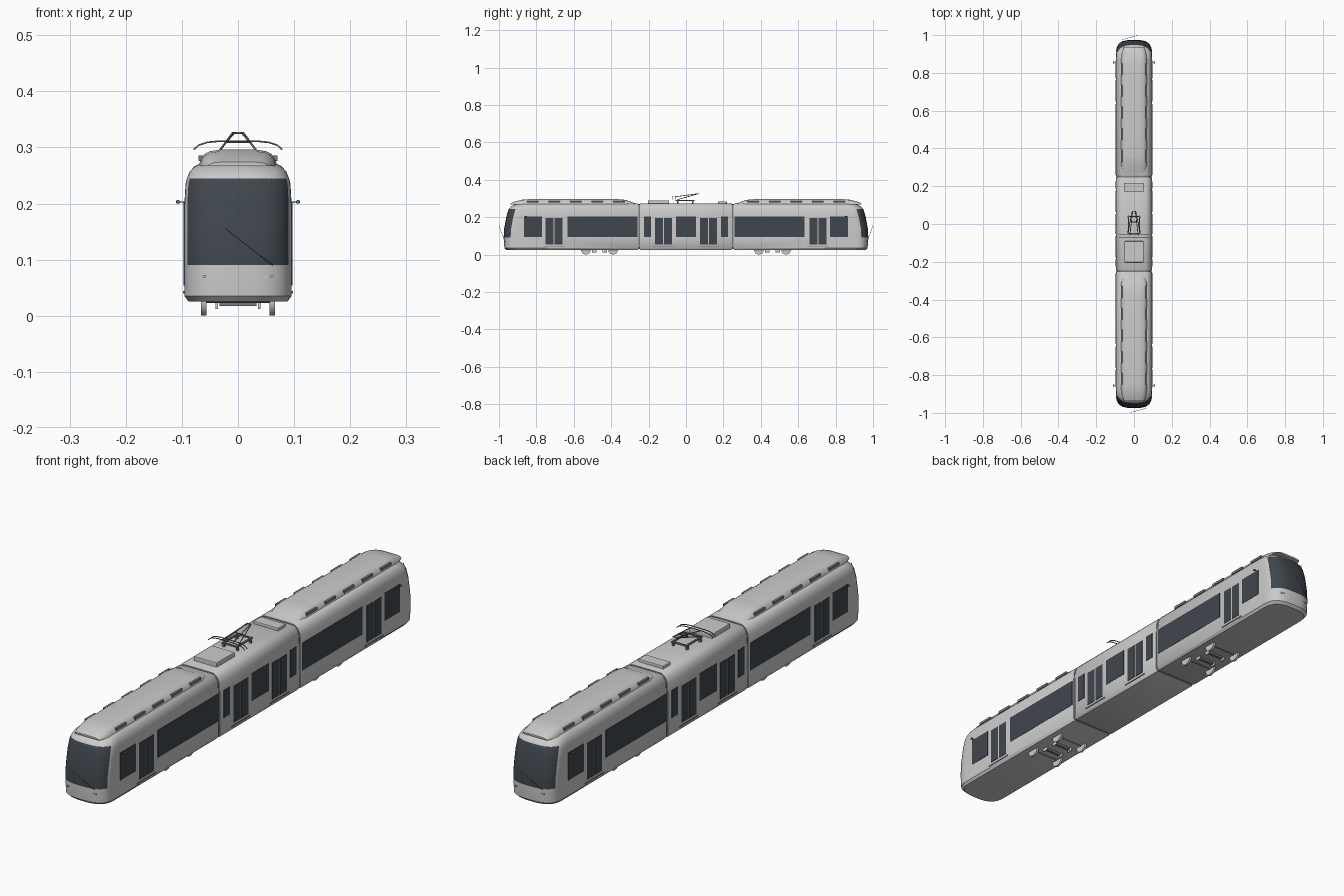
import bpy, bmesh, math
from mathutils import Vector, Matrix

cube = bpy.data.objects.get("Cube")
if cube:
    bpy.data.objects.remove(cube)


def material(name, r, g, b):
    m = bpy.data.materials.new(name)
    m.use_nodes = True
    m.diffuse_color = (r, g, b, 1)
    m.node_tree.nodes["Principled BSDF"].inputs["Base Color"].default_value = (r, g, b, 1)
    return m


BODY = material("light grey paint", 0.6, 0.6, 0.6)
GLASS = material("dark glass", 0.05, 0.062, 0.075)
METAL = material("mid grey metal", 0.2, 0.2, 0.2)


def finish(name, bm, mats, smooth=False):
    bmesh.ops.recalc_face_normals(bm, faces=bm.faces)
    mesh = bpy.data.meshes.new(name)
    bm.to_mesh(mesh)
    bm.free()
    ob = bpy.data.objects.new(name, mesh)
    bpy.context.collection.objects.link(ob)
    for m in mats:
        mesh.materials.append(m)
    if smooth:
        bpy.ops.object.select_all(action="DESELECT")
        ob.select_set(True)
        bpy.context.view_layer.objects.active = ob
        bpy.ops.object.shade_smooth_by_angle(angle=math.radians(35))
    return ob


def loft(name, rings, mats, rule=None, end_cap=True):
    """Skin closed rings; rule(ring index, mean z) picks the material."""
    bm = bmesh.new()
    vs = [[bm.verts.new(p) for p in ring] for ring in rings]
    n = len(rings[0])
    for i in range(len(vs) - 1):
        for j in range(n):
            k = (j + 1) % n
            f = bm.faces.new((vs[i][j], vs[i][k], vs[i + 1][k], vs[i + 1][j]))
            if rule:
                f.material_index = rule(i, f.calc_center_median().z)
    bm.faces.new(vs[0])
    if end_cap:
        bm.faces.new(vs[-1])
    bmesh.ops.remove_doubles(bm, verts=bm.verts, dist=1e-5)
    return finish(name, bm, mats, True)


def boxes(name, items, mat, bevel=0):
    """One mesh of boxes, each given as (centre, size)."""
    bm = bmesh.new()
    for c, s in items:
        bmesh.ops.create_cube(bm, size=1, matrix=Matrix.Translation(c) @ Matrix.Diagonal((*s, 1)))
    ob = finish(name, bm, [mat])
    if bevel:
        mod = ob.modifiers.new("soft edges", "BEVEL")
        mod.width, mod.segments = bevel, 2
    return ob


def rods(name, paths, radius, mat):
    cu = bpy.data.curves.new(name, "CURVE")
    cu.dimensions = "3D"
    cu.bevel_depth, cu.bevel_resolution, cu.use_fill_caps = radius, 1, True
    for path in paths:
        sp = cu.splines.new("POLY")
        sp.points.add(len(path) - 1)
        for p, co in zip(sp.points, path):
            p.co = (*co, 1)
    cu.materials.append(mat)
    ob = bpy.data.objects.new(name, cu)
    bpy.context.collection.objects.link(ob)
    return ob


def discs(name, items, radius, depth, axis, mat):
    bm = bmesh.new()
    for c in items:
        rot = Matrix.Rotation(math.pi / 2, 4, axis)
        bmesh.ops.create_cone(bm, cap_ends=True, segments=24, radius1=radius, radius2=radius,
                              depth=depth, matrix=Matrix.Translation(c) @ rot)
    return finish(name, bm, [mat], True)


# Half cross-section of the cars (x, z) and how far the nose leans back at each height
HALF = [(0, .025), (.088, .025), (.0955, .035), (.0955, .09), (.0955, .14), (.0955, .2), (.0935, .235),
        (.091, .245), (.086, .257), (.078, .266), (.066, .272), (.04, .273), (0, .273)]
LEAN = [.014, .014, .004, 0, .003, .014, .024, .028, .04, .055, .075, .09, .09]
SECTION = HALF + [(-x, z) for x, z in HALF[-2:0:-1]]
LEANS = LEAN + LEAN[-2:0:-1]


def ring(y, xs=1, zs=1, lean=0, s=1):
    return [(x * xs, s * (y - lean * d), .149 + (z - .149) * zs) for (x, z), d in zip(SECTION, LEANS)]


# Middle car
loft("middle_car", [ring(-.246, .98, .985), ring(-.242), ring(.242), ring(.246, .98, .985)], [BODY])

SIDES = (-1, 1)
STEPS, POWER = 12, 2 / 2.8
for s in SIDES:
    end = "front" if s < 0 else "rear"

    # End car: straight part, then a rounded leaning nose with a wrapped windscreen
    rings = [ring(.254, .98, .985, s=s), ring(.258, s=s), ring(.8, s=s), ring(.85, lean=.5, s=s)]
    first = len(rings)
    for i in range(STEPS + 1):
        a = i / STEPS * math.pi / 2
        c = max(math.cos(a), 0) if i < STEPS else 0
        rings.append(ring(.9 + .075 * math.sin(a) ** POWER, c ** POWER, lean=1, s=s))
    loft(end + "_car", rings, [BODY, GLASS],
         lambda i, z: int(i >= first + 3 and .09 < z < .245), False)

    # Joint bellows
    loft(end + "_joint", [ring(.24, .96, .97, s=s), ring(.26, .96, .97, s=s)], [METAL])

    # Roof pod, tapered at both ends
    pod = [(.07, 0), (.067, .35), (.06, .72), (.05, .9), (.033, 1)]
    pod += [(-x, h) for x, h in reversed(pod)]
    rings = []
    for y, w, h in [(.255, .75, .004), (.275, .88, .008), (.32, 1, .025), (.36, 1, .029), (.84, 1, .029),
                    (.88, .97, .026), (.915, .88, .016), (.937, .76, .007)]:
        rings.append([(x * w, s * y, .267 + t * h) for x, t in pod])
    loft(end + "_roof_pod", rings, [BODY])

    # Vents along the pod edges
    boxes(end + "_roof_vents", [((q * .066, s * (.36 + .115 * k), .281), (.008, .062, .010))
                                for q in SIDES for k in range(5)], METAL)

    # Wiper, lamps and mirrors
    rods(end + "_wiper", [[(-s * .062, s * .975, .09), (-s * .02, s * .988, .122),
                           (s * .022, s * .999, .155)]], .0009, METAL)
    discs(end + "_headlamps", [(q * x, s * .966, .07) for q in SIDES for x in (.05, .06)],
          .003, .008, "X", BODY)
    discs(end + "_marker_lamps", [(q * .055, s * .942, .242) for q in SIDES], .002, .008, "X", BODY)
    rods(end + "_mirror_arms", [[(q * .092, s * .855, .203), (q * .108, s * .855, .203)]
                                for q in SIDES], .0012, METAL)
    boxes(end + "_mirrors", [((q * .107, s * .855, .203), (.007, .01, .006)) for q in SIDES], METAL, .002)

    # Bogie: wheels, cross beams with end plates
    mid = s * .4625
    discs(end + "_wheels", [(q * .061, mid + p * .0725, .026) for q in SIDES for p in SIDES],
          .026, .009, "Y", BODY)
    discs(end + "_axles", [(0, mid + p * .0725, .028) for p in SIDES], .005, .12, "Y", METAL)
    boxes(end + "_bogie_beams", [((0, mid + p * .028, .022), (.066, .012, .01)) for p in SIDES], METAL)
    boxes(end + "_brake_plates", [((q * .038, mid + p * .028, .019), (.004, .024, .014))
                                  for q in SIDES for p in SIDES], BODY)

# Side glazing: (centre y, length) of windows and door leaves, repeated on both ends
WINDOWS = [(.818, .096), (.4465, .375), (.206, .038)]
DOORS = [.705, .1205]
for q in SIDES:
    side = "left" if q > 0 else "right"
    x = q * .0942
    panes = [((x, 0, .149), (.005, .106, .108))]
    leaves, sills = [], []
    for s in SIDES:
        panes += [((x, s * y, .149), (.005, w, .108)) for y, w in WINDOWS]
        leaves += [((x, s * y + p * .0242, .125), (.006, .042, .143)) for y in DOORS for p in SIDES]
        sills += [((q * .0955, s * y, .042), (.005, .115, .004)) for y in DOORS]
    boxes(side + "_windows", panes, GLASS)
    boxes(side + "_door_glass", leaves, GLASS)
    boxes(side + "_door_sills", sills, METAL)

# Roof equipment on the middle car
boxes("roof_unit_large", [((0, -.147, .28), (.1, .112, .02))], BODY, .003)
boxes("roof_unit_small", [((0, .195, .277), (.108, .046, .014))], BODY, .003)

# Pantograph: insulators, base frame, folded arms and contact bows
boxes("pantograph_insulators", [((q * .03, y, .278), (.008, .008, .016))
                                for q in SIDES for y in (-.045, .035)], METAL)
boxes("pantograph_base", [((q * .03, -.005, .289), (.006, .1, .006)) for q in SIDES]
      + [((0, y, .289), (.066, .006, .006)) for y in (-.05, .04)], METAL)
lower = [[(q * .033, -.045, .294), (q * .009, .068, .326)] for q in SIDES]
upper = [[(q * .007, .068, .326), (q * .022, -.06, .309)] for q in SIDES]
rods("pantograph_arms", lower + upper + [[(-.01, .068, .326), (.01, .068, .326)],
                                         [(-.02, .01, .31), (.02, .01, .31)]], .002, METAL)
bow = [(-.079, .296), (-.07, .304), (-.055, .309), (-.035, .311)]
bow += [(-x, z) for x, z in reversed(bow)]
rods("pantograph_bows", [[(x, y, z) for x, z in bow] for y in (-.07, -.055)], .0017, METAL)
